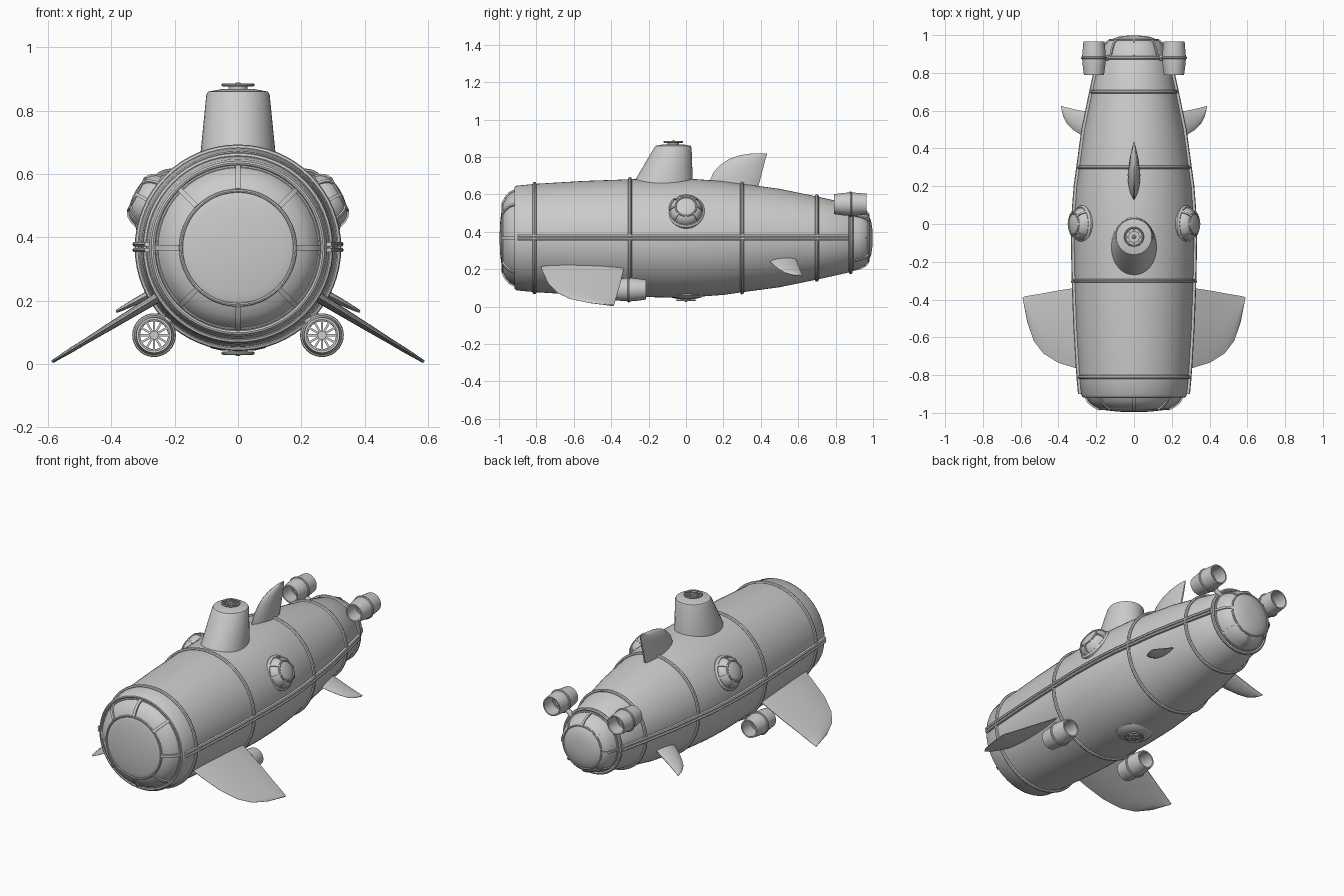
import bpy, bmesh, math
from mathutils import Vector, Matrix

if "Cube" in bpy.data.objects:
    bpy.data.objects.remove(bpy.data.objects["Cube"])

grey = bpy.data.materials.new("hull_grey")
grey.use_nodes = True
GREY = (0.6, 0.6, 0.6, 1)
grey.diffuse_color = GREY
grey.node_tree.nodes["Principled BSDF"].inputs["Base Color"].default_value = GREY
AXIS_Z = 0.367
TAU = math.tau


def loft(name, rings, caps=True, matrix=Matrix(), angle=35):
    """Skin a list of closed point rings."""
    bm = bmesh.new()
    loops = [[bm.verts.new(matrix @ Vector(p)) for p in ring] for ring in rings]
    n = len(loops[0])
    for a, b in zip(loops, loops[1:]):
        for i in range(n):
            j = (i + 1) % n
            bm.faces.new((a[i], a[j], b[j], b[i]))
    if caps:
        bm.faces.new(loops[0])
        bm.faces.new(loops[-1])
    bmesh.ops.recalc_face_normals(bm, faces=bm.faces)
    mesh = bpy.data.meshes.new(name)
    bm.to_mesh(mesh)
    bm.free()
    mesh.materials.append(grey)
    obj = bpy.data.objects.new(name, mesh)
    bpy.context.collection.objects.link(obj)
    bpy.ops.object.select_all(action='DESELECT')
    obj.select_set(True)
    bpy.context.view_layer.objects.active = obj
    bpy.ops.object.shade_smooth_by_angle(angle=math.radians(angle))
    return obj


def circle(rx, ry, z, cy=0, n=48):
    return [(rx * math.cos(TAU * i / n), cy + ry * math.sin(TAU * i / n), z) for i in range(n)]


def lathe(name, profile, matrix=Matrix(), n=48, caps=True):
    return loft(name, [circle(r, r, h, n=n) for r, h in profile], caps, matrix)


def hoop(name, r, h, w, matrix, n=48):
    """Round-section ring of major radius r at height h."""
    pts = [(r + w * math.cos(TAU * k / 8), h + w * math.sin(TAU * k / 8)) for k in range(9)]
    return lathe(name, pts, matrix, n, caps=False)


def aim(pos, direction):
    """Frame whose local z points along direction."""
    return Matrix.Translation(pos) @ Vector(direction).to_track_quat('Z', 'Y').to_matrix().to_4x4()


def bar(name, path, w, t, matrix):
    """Rectangular strip along a path lying in the local xz plane."""
    rings = []
    for x, z in path:
        rings.append([(x - t, -w, z - t), (x + t, -w, z + t), (x + t, w, z + t), (x - t, w, z - t)])
    return loft(name, rings, matrix=matrix)


def dome(name, matrix, profile, ribs, rib_w, ring_w):
    """Domed window with a frame ring and radial ribs; profile runs from rim to tip."""
    lathe(name + "_glass", profile, matrix)
    frame = profile[:ribs]
    hoop(name + "_inner_ring", *frame[-1], ring_w, matrix)
    hoop(name + "_outer_ring", *frame[0], ring_w, matrix)
    for k in range(8):
        bar(f"{name}_rib_{k}", frame, rib_w, rib_w * 0.8, matrix @ Matrix.Rotation(TAU * k / 8, 4, 'Z'))


def grille(name, matrix, r, n):
    """Hub with flat spokes inside a thin ring."""
    hoop(name + "_ring", r, 0, r * 0.1, matrix, 32)
    lathe(name + "_hub", [(r * .22, -.006), (r * .22, .004), (r * .12, .008)], matrix, 16)
    for k in range(n):
        bar(f"{name}_spoke_{k}", [(r * .15, 0), (r, 0)], r * .07, .003,
            matrix @ Matrix.Rotation(TAU * k / n, 4, 'Z'))


# Hull, turned about the long axis
FORWARD, BACK = (0, -1, 0), (0, 1, 0)
hull_frame = aim((0, 0, AXIS_Z), BACK)
hull_profile = [(.255, -.905), (.272, -.915), (.28, -.905), (.29, -.8), (.305, -.55), (.314, -.3),
                (.318, -.1), (.315, .05), (.304, .2), (.29, .3), (.263, .5), (.222, .7),
                (.182, .88), (.17, .895)]
lathe("hull", hull_profile, hull_frame, 64)


def hull_radius(y):
    for (r0, y0), (r1, y1) in zip(hull_profile[2:], hull_profile[3:]):
        if y <= y1:
            return r0 + (r1 - r0) * (y - y0) / (y1 - y0)
    return hull_profile[-1][0]


for k, y in enumerate((-.81, -.3, .3, .7, .88)):
    hoop(f"hull_hoop_{k}", hull_radius(y) + .002, y, .01, hull_frame, 64)
hoop("nose_collar", .268, -.91, .008, hull_frame, 64)

# Nose window and tail cap
dome("nose_window", aim((0, 0, AXIS_Z), FORWARD),
     [(.255, .91), (.24, .94), (.215, .962), (.18, .98), (.15, .986), (.09, .993), (.03, .996)],
     4, .008, .006)
dome("tail_cap", hull_frame,
     [(.172, .89), (.163, .925), (.148, .957), (.125, .975), (.09, .99), (.05, .996), (.02, .998)],
     4, .006, .005)

# Side rails, in two strips each
for side, s in (("left", 1), ("right", -1)):
    for part, z in (("upper", .378), ("lower", .36)):
        rings = []
        for k in range(25):
            y = -.9 + k * 1.77 / 24
            x = hull_radius(y)
            rings.append([(s * (x + dx), y, z + dz) for dx, dz in
                          ((-.03, -.007), (.012, -.007), (.016, 0), (.012, .007), (-.03, .007))])
        loft(f"{side}_{part}_rail", rings)

# Conning tower with roof vent
loft("tower", [circle(.13, .18, .6, -.135), circle(.118, .156, .67, -.12),
               circle(.1, .1, .85, -.07), circle(.094, .094, .86, -.068),
               circle(.05, .05, .868, -.068)])
lathe("tower_vent_neck", [(.03, .86), (.03, .88)], Matrix.Translation((0, -.068, 0)), 24)
grille("tower_vent", aim((0, -.068, .881), (0, 0, 1)), .048, 8)

# Belly dish and vent
lathe("belly_dish", [(.1, .075), (.098, .06), (.085, .05), (.05, .042)])
lathe("belly_vent_neck", [(.03, .05), (.03, .033)], n=24)
grille("belly_vent", aim((0, 0, .034), (0, 0, -1)), .048, 8)

# Portholes on the upper sides
for side, s in (("left", 1), ("right", -1)):
    out = Vector((s * .885, 0, .465))
    frame = aim(Vector((0, 0, AXIS_Z)) + out * .295, out)
    lathe(f"{side}_porthole_base", [(.1, -.03), (.1, .015), (.09, .025)], frame)
    dome(f"{side}_porthole", frame,
         [(.088, .02), (.082, .04), (.072, .055), (.056, .066), (.035, .072), (.01, .075)], 4, .005, .005)

LENS = ((0, .06), (.12, .55), (.3, .9), (.5, 1), (.75, .8), (.92, .45), (1, .15))


def fin(name, sections, normal):
    """Lens-section fin from (lead point, trail point, half thickness) sections."""
    normal = Vector(normal).normalized()
    rings = []
    for lead, trail, t in sections:
        lead, trail = Vector(lead), Vector(trail)
        top = [lead.lerp(trail, u) + normal * t * v for u, v in LENS]
        under = [lead.lerp(trail, u) - normal * t * v for u, v in reversed(LENS)]
        rings.append(top + under)
    loft(name, rings, angle=40)


# Dorsal fin: height, leading y, trailing y, half thickness
fin("dorsal_fin", [((0, a, z), (0, b, z), t) for z, a, b, t in (
    (.62, .12, .38, .034), (.68, .13, .397, .033), (.72, .148, .407, .03), (.76, .185, .418, .025),
    (.79, .23, .425, .02), (.81, .29, .432, .013), (.82, .36, .434, .007))], (1, 0, 0))

# Front and rear side fins: x, leading y, trailing y, half thickness
front = ((.2, -.785, -.325, .018), (.3, -.765, -.337, .015), (.4, -.735, -.352, .012),
         (.48, -.685, -.367, .009), (.53, -.62, -.375, .008), (.565, -.52, -.381, .006),
         (.587, -.4, -.386, .005))
rear = ((.2, .43, .585, .016), (.27, .465, .598, .014), (.32, .497, .608, .011),
        (.355, .53, .617, .008), (.375, .57, .622, .006), (.385, .615, .626, .004))
for side, s in (("left", 1), ("right", -1)):
    for part, rows, tip, drop in (("front", front, .007, .61), ("rear", rear, .165, .52)):
        last = rows[-1][0]
        fin(f"{side}_{part}_fin",
            [((s * x, a, tip + drop * (last - x)), (s * x, b, tip + drop * (last - x)), t)
             for x, a, b, t in rows], (s * drop, 0, 1))

# Ducted thrusters: hollow tapered shells with a guard ring and rotor
duct = [(.045, -.09), (.053, -.09), (.06, -.04), (.063, 0), (.06, .04), (.056, .085),
        (.049, .085), (.05, 0), (.045, -.09)]
for side, s in (("left", 1), ("right", -1)):
    for part, pos, way in (("upper", (s * .212, .88, .548), FORWARD),
                           ("lower", (s * .265, -.305, .091), BACK)):
        frame = aim(pos, way)
        flip = frame @ Matrix.Rotation(math.pi, 4, 'X')
        name = f"{side}_{part}_thruster"
        lathe(name + "_duct", duct, flip, 32, caps=False)
        hoop(name + "_guard", .062, 0, .007, frame, 32)
        grille(name + "_rotor", frame, .049, 12)
        lathe(name + "_shaft", [(.014, -.03), (.014, .02), (.004, .035)], frame, 16)
        # Strut to the hull
        inward = (Vector((0, pos[1], AXIS_Z)) - Vector(pos)).normalized()
        lathe(name + "_strut", [(.014, .055), (.016, .13)], aim(pos, inward), 16)
